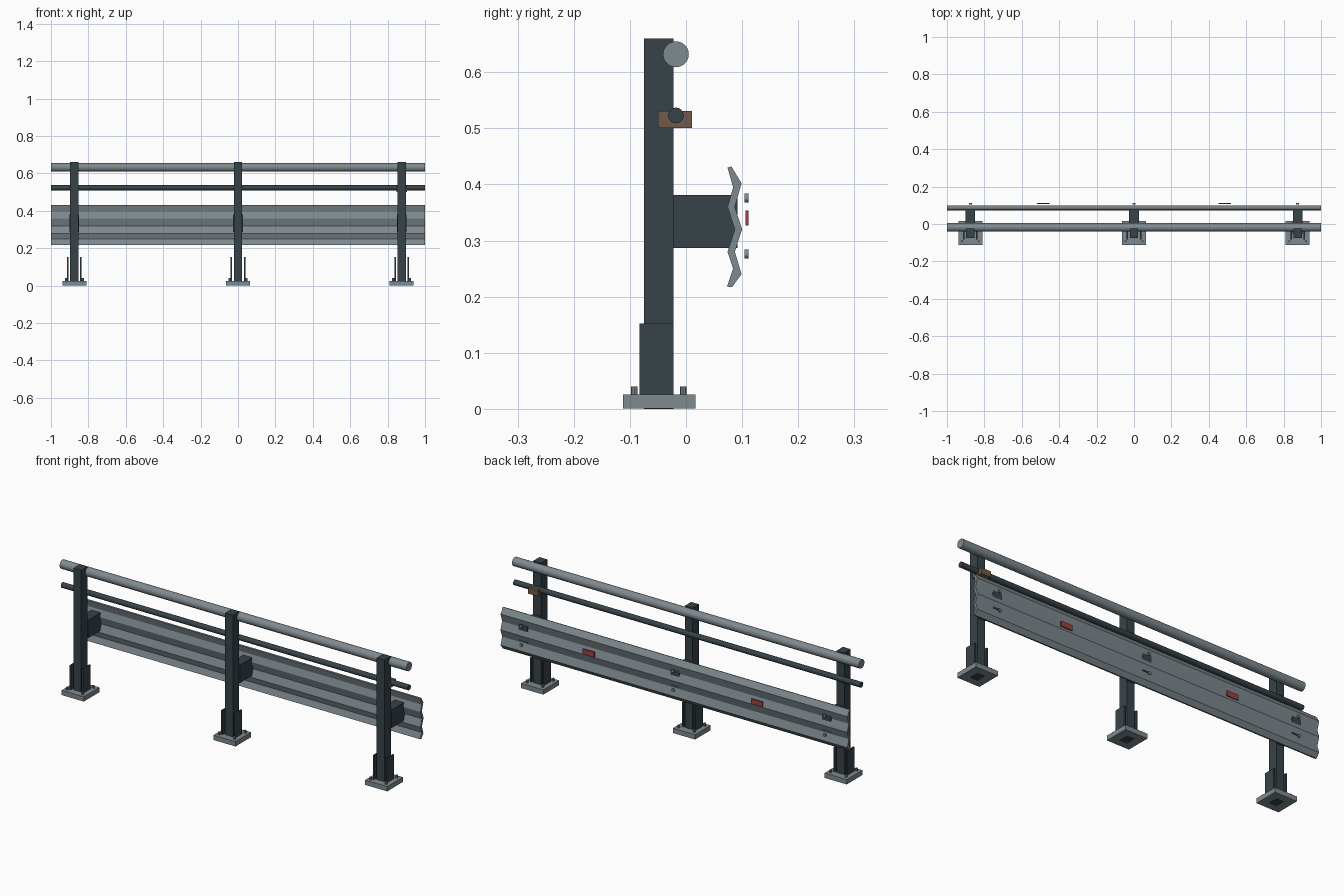
import bpy, bmesh, math
from mathutils import Matrix

if "Cube" in bpy.data.objects:
    bpy.data.objects.remove(bpy.data.objects["Cube"])


def material(name, rgb):
    m = bpy.data.materials.new(name)
    m.diffuse_color = (*rgb, 1)
    m.use_nodes = True
    m.node_tree.nodes["Principled BSDF"].inputs["Base Color"].default_value = m.diffuse_color
    return m


DARK = material("dark_steel", (0.038, 0.056, 0.066))
GALV = material("galvanised_steel", (0.21, 0.255, 0.28))
BROWN = material("brown_bracket", (0.16, 0.105, 0.068))
RED = material("red_reflector", (0.36, 0.05, 0.05))


def finish(name, bm, mat):
    bmesh.ops.recalc_face_normals(bm, faces=bm.faces)
    me = bpy.data.meshes.new(name)
    bm.to_mesh(me)
    bm.free()
    me.materials.append(mat)
    ob = bpy.data.objects.new(name, me)
    bpy.context.collection.objects.link(ob)
    return ob


def box(name, x, y, z, mat):
    """Box from (min, max) ranges on each axis."""
    bm = bmesh.new()
    size = [r[1] - r[0] for r in (x, y, z)]
    mid = [(r[0] + r[1]) / 2 for r in (x, y, z)]
    bmesh.ops.create_cube(bm, size=1, matrix=Matrix.Translation(mid) @ Matrix.Diagonal((*size, 1)))
    return finish(name, bm, mat)


def cylinder(name, centre, radius, length, axis, mat, sides):
    rot = {"X": Matrix.Rotation(math.pi / 2, 4, "Y"),
           "Y": Matrix.Rotation(math.pi / 2, 4, "X"),
           "Z": Matrix.Identity(4)}[axis]
    bm = bmesh.new()
    bmesh.ops.create_cone(bm, cap_ends=True, segments=sides, radius1=radius, radius2=radius,
                          depth=length, matrix=Matrix.Translation(centre) @ rot)
    ob = finish(name, bm, mat)
    for p in ob.data.polygons:
        p.use_smooth = len(p.vertices) == 4
    ob.data.set_sharp_from_angle(angle=math.radians(40))
    return ob


# Corrugated guard rail: outer and inner (y, z) outline swept along x
outer = [(0.081, 0.432), (0.099, 0.402), (0.087, 0.36), (0.1, 0.32),
         (0.087, 0.28), (0.099, 0.24), (0.082, 0.217)]
inner = [(0.073, 0.218), (0.084, 0.25), (0.074, 0.28), (0.087, 0.32),
         (0.074, 0.36), (0.084, 0.395), (0.074, 0.43)]
bm = bmesh.new()
ends = [[bm.verts.new((x, y, z)) for y, z in outer + inner] for x in (-1, 1)]
n = len(ends[0])
for i in range(n):
    j = (i + 1) % n
    bm.faces.new((ends[0][i], ends[0][j], ends[1][j], ends[1][i]))
for ring in ends:
    for i in range(n // 2 - 1):
        bm.faces.new((ring[i], ring[i + 1], ring[n - 2 - i], ring[n - 1 - i]))
finish("guard_rail", bm, GALV)

# Hand rails
cylinder("top_rail", (0, -0.018, 0.632), 0.023, 2, "X", GALV, 24)
cylinder("middle_rail", (0, -0.018, 0.523), 0.014, 2, "X", DARK, 16)

# Three posts with their base, side plates, spacer and bolts
for px in (-0.875, 0, 0.875):
    box("post", (px - 0.0225, px + 0.0225), (-0.075, -0.022), (0, 0.66), DARK)
    box("base_plate", (px - 0.064, px + 0.064), (-0.112, 0.017), (0.001, 0.026), GALV)
    box("spacer_block", (px - 0.026, px + 0.026), (-0.022, 0.092), (0.287, 0.381), DARK)
    for s in (-1, 1):
        cx = px + s * 0.035
        box("side_plate", (cx - 0.004, cx + 0.004), (-0.083, -0.022), (0.026, 0.152), DARK)
        for by in (-0.092, -0.005):
            cylinder("anchor_bolt", (px + s * 0.045, by, 0.032), 0.006, 0.016, "Z", GALV, 8)
    for bz in (0.376, 0.276):
        cylinder("rail_bolt", (px, 0.1075, bz), 0.008, 0.007, "Y", GALV, 10)

# Bracket on the right post
box("bracket", (0.847, 0.903), (-0.05, 0.011), (0.501, 0.531), BROWN)

# Reflectors on the rail's far side
for rx in (-0.485, 0.485):
    box("reflector", (rx - 0.033, rx + 0.033), (0.106, 0.111), (0.327, 0.354), RED)
